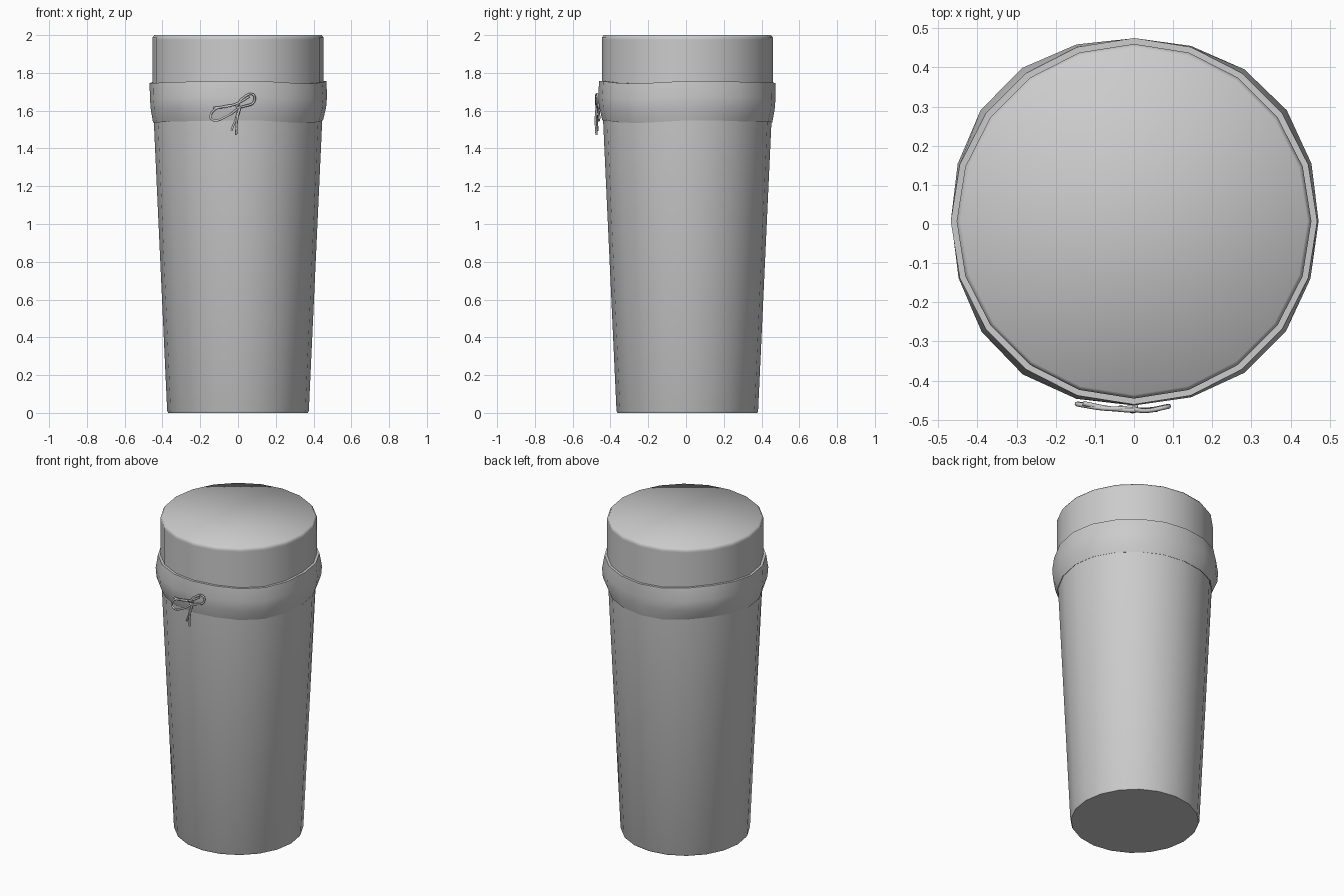
import bpy, bmesh, math

SIDES = 20
CY = 0.007

cube = bpy.data.objects.get("Cube")
if cube:
    bpy.data.objects.remove(cube, do_unlink=True)

grey = bpy.data.materials.new("plain grey")
grey.use_nodes = True
grey.diffuse_color = (0.6, 0.6, 0.6, 1)
grey.node_tree.nodes["Principled BSDF"].inputs["Base Color"].default_value = (0.6, 0.6, 0.6, 1)


def lathe(name, rings, cap=True, vary=None, smooth=60):
    """Spin (radius, height) rings; vary may shift each point by angle."""
    bm = bmesh.new()
    loops = []
    for k, ring in enumerate(rings):
        loop = []
        for i in range(SIDES):
            a = math.tau * i / SIDES
            r, z = vary(k, a, *ring) if vary else ring
            loop.append(bm.verts.new((r * math.cos(a), CY + r * math.sin(a), z)))
        loops.append(loop)
    for low, high in zip(loops, loops[1:]):
        for i in range(SIDES):
            j = (i + 1) % SIDES
            bm.faces.new((low[i], low[j], high[j], high[i]))
    if cap:
        bm.faces.new(loops[0][::-1])
        bm.faces.new(loops[-1])
    mesh = bpy.data.meshes.new(name)
    bm.to_mesh(mesh)
    bm.free()
    mesh.materials.append(grey)
    obj = bpy.data.objects.new(name, mesh)
    bpy.context.collection.objects.link(obj)
    bpy.ops.object.select_all(action='DESELECT')
    obj.select_set(True)
    bpy.context.view_layer.objects.active = obj
    bpy.ops.object.shade_smooth_by_angle(angle=math.radians(smooth))
    return obj


def strand(name, points):
    """A thin round cord through (x, depth, z) points."""
    curve = bpy.data.curves.new(name, 'CURVE')
    curve.dimensions = '3D'
    curve.bevel_depth = 0.006
    curve.bevel_resolution = 1
    curve.resolution_u = 5
    curve.use_fill_caps = True
    spline = curve.splines.new('BEZIER')
    spline.bezier_points.add(len(points) - 1)
    for p, co in zip(spline.bezier_points, points):
        p.co = co
        p.handle_left_type = p.handle_right_type = 'AUTO'
    curve.materials.append(grey)
    obj = bpy.data.objects.new(name, curve)
    bpy.context.collection.objects.link(obj)
    return obj


# Tapered cup body
lathe("cup_body", [(0.37, 0), (0.375, 0.01), (0.453, 1.7)])

# Straight lid with a small bevelled rim
lathe("lid", [(0.453, 1.66), (0.453, 1.975), (0.453, 1.987), (0.443, 2.0)])


# Loose cloth band, bulging on the diagonals with uneven hems
def cloth(k, a, r, z):
    if k in (2, 3):
        r += 0.007 * (1 - math.cos(4 * a)) + 0.003 * math.sin(3 * a + 1)
    z += 0.006 * math.sin(3 * a + 0.5) + 0.003 * math.cos(5 * a)
    return r, z


lathe("cloth_band",
      [(0.435, 1.55), (0.45, 1.543), (0.464, 1.61), (0.469, 1.67), (0.468, 1.752), (0.445, 1.752)],
      cap=False, vary=cloth)

# Cord bow on the front
strand("bow_left_loop", [(0.01, -0.468, 1.63), (-0.06, -0.472, 1.625), (-0.135, -0.462, 1.595),
                         (-0.14, -0.46, 1.555), (-0.06, -0.472, 1.57), (0.01, -0.474, 1.62)])
strand("bow_right_loop", [(-0.01, -0.47, 1.62), (0.03, -0.477, 1.67), (0.08, -0.468, 1.685),
                          (0.083, -0.466, 1.645), (0.04, -0.474, 1.625), (-0.01, -0.474, 1.615)])
strand("bow_cross_cord", [(-0.13, -0.458, 1.615), (-0.07, -0.47, 1.62), (0, -0.476, 1.64), (0.06, -0.474, 1.675)])
strand("bow_long_tail", [(0.01, -0.474, 1.615), (-0.005, -0.478, 1.55), (-0.01, -0.474, 1.472)])
strand("bow_short_tail", [(0.005, -0.472, 1.61), (-0.01, -0.474, 1.56), (-0.035, -0.468, 1.495)])
